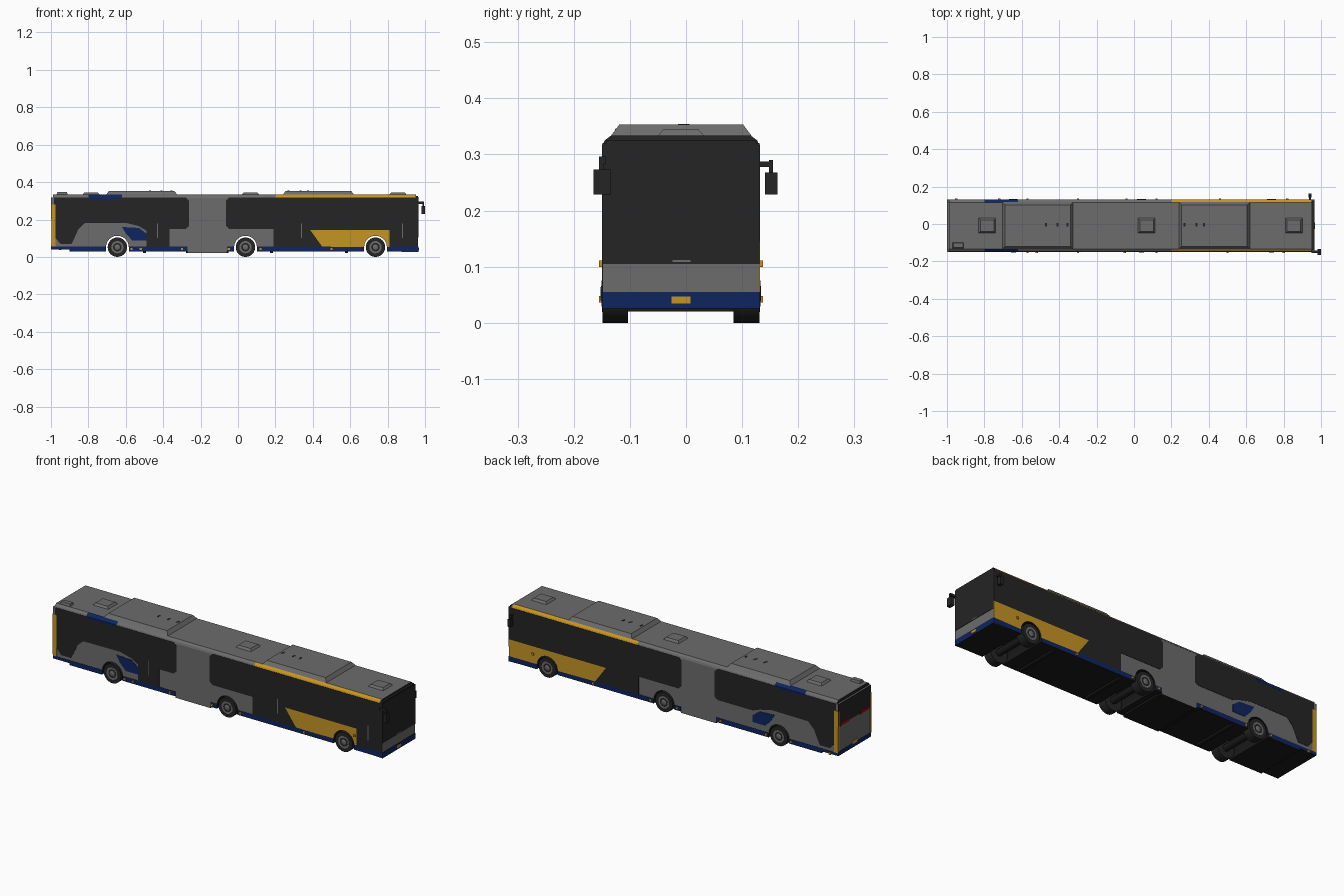
import bpy, bmesh, math
from mathutils import Vector, Matrix

old = bpy.data.objects.get("Cube")
if old:
    bpy.data.objects.remove(old, do_unlink=True)


def material(name, rgb):
    m = bpy.data.materials.new(name)
    m.use_nodes = True
    m.diffuse_color = (*rgb, 1)
    m.node_tree.nodes["Principled BSDF"].inputs["Base Color"].default_value = (*rgb, 1)
    return m


GREY = material("body grey", (0.15, 0.15, 0.15))
DARK = material("dark glass", (0.018, 0.018, 0.018))
BLUE = material("navy blue", (0.0045, 0.018, 0.112))
GOLD = material("golden yellow", (0.56, 0.30, 0.017))
BLACK = material("underbody black", (0.010, 0.010, 0.010))
RED = material("lamp red", (0.25, 0.004, 0.006))

REAR, FRONT = -1.0, 0.963            # body ends
RIGHT, LEFT = -0.148, 0.130          # body sides
MID = (RIGHT + LEFT) / 2
AXLES = (-0.645, 0.04, 0.735)
WHEEL_Z, WHEEL_R, ARCH_R = 0.052, 0.052, 0.061


def finish(name, bm, mats):
    bmesh.ops.recalc_face_normals(bm, faces=bm.faces)
    me = bpy.data.meshes.new(name)
    bm.to_mesh(me)
    bm.free()
    for m in mats:
        me.materials.append(m)
    ob = bpy.data.objects.new(name, me)
    bpy.context.collection.objects.link(ob)
    return ob


def prism(name, pts, y0, y1, mats, rule=None):
    """Extrude an outline in x and z from y0 to y1."""
    bm = bmesh.new()
    face = bm.faces.new([bm.verts.new((x, y0, z)) for x, z in pts])
    new = bmesh.ops.extrude_face_region(bm, geom=[face])["geom"]
    bmesh.ops.translate(bm, vec=(0, y1 - y0, 0),
                        verts=[v for v in new if isinstance(v, bmesh.types.BMVert)])
    bmesh.ops.recalc_face_normals(bm, faces=bm.faces)
    if rule:
        for f in bm.faces:
            f.material_index = rule(f)
    return finish(name, bm, mats)


def box(name, x, y, z, mat, taper=0.0):
    """Box from ranges; taper draws in the top edges."""
    bm = bmesh.new()
    bmesh.ops.create_cube(bm, size=1)
    for v in bm.verts:
        px, py, pz = (r[0] if c < 0 else r[1] for c, r in zip(v.co, (x, y, z)))
        if v.co.z > 0:
            px += taper if v.co.x < 0 else -taper
            py += taper if v.co.y < 0 else -taper
        v.co = (px, py, pz)
    return finish(name, bm, [mat])


def drum(name, x, y0, y1, z, r, mat, sides=20, r2=None):
    """Cylinder lying across the vehicle."""
    bm = bmesh.new()
    bmesh.ops.create_cone(bm, cap_ends=True, segments=sides, radius1=r,
                          radius2=r if r2 is None else r2, depth=abs(y1 - y0))
    rot = Matrix.Rotation(math.pi / 2 * (-1 if y1 > y0 else 1), 4, 'X')
    bm.transform(Matrix.Translation((x, (y0 + y1) / 2, z)) @ rot)
    ob = finish(name, bm, [mat])
    bpy.ops.object.select_all(action='DESELECT')
    bpy.context.view_layer.objects.active = ob
    ob.select_set(True)
    bpy.ops.object.shade_smooth_by_angle(angle=math.radians(35))
    return ob


def arch(cx, z):
    """Wheel arch outline from rear to front, starting on height z."""
    arc = [(cx - ARCH_R * math.cos(math.pi * i / 12),
            WHEEL_Z + ARCH_R * math.sin(math.pi * i / 12)) for i in range(13)]
    return [(cx - ARCH_R, z)] * (z < WHEEL_Z) + arc + [(cx + ARCH_R, z)] * (z < WHEEL_Z)


def plate(name, pts, mat, sides=(-1, 1), thick=0.0015):
    """Painted panel on one or both flanks."""
    for s in sides:
        y = LEFT if s > 0 else RIGHT
        prism(("left_" if s > 0 else "right_") + name, pts, y, y + s * thick, [mat])


def end_plate(name, x, y, z, mat, thick=0.002):
    box(name, (x, x + thick) if x > 0 else (x - thick, x), y, z, mat)


# Body shell with wheel arches; floor and arch faces are black
outline = [(REAR + 0.002, 0.04), (-0.9, 0.04), (-0.9, 0.03)] + arch(AXLES[0], 0.03)
outline += [(-0.27, 0.03), (-0.27, 0.022), (-0.06, 0.022), (-0.06, 0.03)]
outline += arch(AXLES[1], 0.03) + arch(AXLES[2], 0.03)
outline += [(FRONT, 0.025), (FRONT, 0.317), (REAR + 0.002, 0.317)]
prism("body_shell", outline, RIGHT, LEFT, [GREY, BLACK],
      lambda f: int(abs(f.normal.y) < 0.5 and f.calc_center_median().z < 0.125))

# Roof with bevelled edges, which carry coloured stretches
profile = [(-0.149, 0.315), (-0.145, 0.325), (-0.133, 0.334),
           (0.115, 0.334), (0.127, 0.325), (0.131, 0.315)]
stations = [-0.99, -0.80, -0.62, 0.20, 0.945, 0.952]
bm = bmesh.new()
rings = [[bm.verts.new((x, y, z)) for y, z in profile] for x in stations]
for i, (a, b) in enumerate(zip(rings, rings[1:])):
    for j in range(6):
        f = bm.faces.new((a[j], b[j], b[(j + 1) % 6], a[(j + 1) % 6]))
        if j in (0, 1, 3, 4):
            f.material_index = {1: 1, 3: 2}.get(i, 0)
for end in (rings[0], rings[-1]):
    bm.faces.new(end).material_index = 3
finish("roof", bm, [GREY, BLUE, GOLD, DARK])

# Roof pods with their small vents, and hatches
for x0, x1, vents in ((-0.705, -0.325, (-0.47, -0.41, -0.355)), (0.24, 0.62, (0.27, 0.335, 0.375))):
    box("roof_pod", (x0, x1), (-0.134, 0.117), (0.333, 0.353), GREY, 0.015)
    for vx in vents:
        box("pod_vent", (vx - 0.005, vx + 0.005), (-0.014, 0.006), (0.352, 0.354), DARK)
for x in (-0.785, 0.067, 0.855):
    box("roof_hatch", (x - 0.046, x + 0.046), (-0.05, 0.032), (0.333, 0.345), GREY, 0.01)
box("rear_roof_vent", (-0.97, -0.91), (-0.13, -0.098), (0.333, 0.346), GREY, 0.004)

# Rear window bands
band_top = [(-0.985, 0.318), (-0.28, 0.318), (-0.262, 0.30), (-0.262, 0.165), (-0.28, 0.15)]
band_swoop = [(-0.53, 0.165), (-0.60, 0.182), (-0.82, 0.18), (-0.855, 0.145),
              (-0.875, 0.10), (-0.89, 0.07), (-0.95, 0.07), (-0.975, 0.10), (-0.985, 0.15)]
door = [(-0.365, 0.15), (-0.365, 0.055), (-0.49, 0.055), (-0.49, 0.14)]
plate("rear_window_band", band_top + door + band_swoop, DARK, (-1,))
plate("rear_window_band", band_top + [(-0.49, 0.15)] + band_swoop, DARK, (1,))

# Front window bands; the right one includes the door
cab = [(-0.065, 0.30), (-0.048, 0.318), (FRONT, 0.318)]
low = [(0.385, 0.145), (0.45, 0.055), (0.19, 0.055), (0.19, 0.15), (-0.048, 0.15), (-0.065, 0.167)]
plate("front_window_band", cab + [(FRONT, 0.055), (0.81, 0.055), (0.81, 0.145)] + low, DARK, (-1,))
plate("front_window_band", cab + [(FRONT, 0.145)] + low, DARK, (1,))

# Yellow flank panels cut around the front wheels
for s, x1 in ((-1, 0.81), (1, FRONT)):
    plate("yellow_panel", [(0.385, 0.145), (0.45, 0.055)] + arch(AXLES[2], 0.055)
          + [(x1, 0.055), (x1, 0.145)], GOLD, (s,))
plate("rear_corner_stripe", [(-0.998, 0.055), (-0.976, 0.055), (-0.976, 0.28), (-0.998, 0.28)],
      GOLD, thick=0.002)

# Blue skirts and accents
for x0, x1, z in ((-0.998, -0.9, 0.04), (-0.9, -0.706, 0.03), (-0.584, -0.27, 0.03),
                  (-0.06, -0.021, 0.03), (0.101, 0.674, 0.03), (0.796, FRONT, 0.028)):
    plate("blue_skirt", [(x0, z), (x1, z), (x1, 0.055), (x0, 0.055)], BLUE)
plate("blue_accent", [(-0.62, 0.16), (-0.53, 0.155), (-0.49, 0.125), (-0.49, 0.088),
                      (-0.565, 0.088), (-0.60, 0.125)], BLUE, thick=0.002)
plate("blue_top_accent", [(-0.80, 0.318), (-0.62, 0.318), (-0.65, 0.308), (-0.77, 0.308)],
      BLUE, thick=0.002)

# Door handles
for x in (-0.43, 0.34, 0.88):
    plate("door_rail", [(x - 0.002, 0.10), (x + 0.002, 0.10), (x + 0.002, 0.18), (x - 0.002, 0.18)],
          GREY, (-1,), 0.002)

# Side marker lamps
for s, xs in ((1, (-0.95, -0.72, -0.57, -0.30, -0.04, 0.12, 0.46, 0.82)),
              (-1, (-0.57, -0.52, -0.30, -0.05, 0.12, 0.50, 0.80))):
    y = LEFT if s > 0 else RIGHT
    for x in xs:
        z = 0.105 if x > 0.7 else 0.042
        box("marker_lamp", (x - 0.006, x + 0.006), sorted((y, y + s * 0.007)),
            (z - 0.006, z + 0.006), GOLD)

# Front end
end_plate("windscreen", FRONT, (RIGHT - 0.001, LEFT + 0.001), (0.105, 0.32), DARK)
box("front_brow", (0.95, FRONT), (RIGHT + 0.005, LEFT - 0.005), (0.315, 0.325), DARK)
end_plate("front_bumper", FRONT, (RIGHT - 0.001, LEFT + 0.001), (0.025, 0.055), BLUE)
end_plate("front_number_plate", FRONT + 0.002, (-0.026, 0.008), (0.034, 0.047), GOLD)
end_plate("front_trim", FRONT, (-0.024, 0.008), (0.108, 0.112), GREY, 0.003)

# Rear end
back = REAR + 0.002
end_plate("rear_window", back, (RIGHT, LEFT), (0.20, 0.317), DARK)
end_plate("rear_bumper", back, (RIGHT, LEFT), (0.04, 0.062), BLUE)
end_plate("rear_number_plate", back - 0.001, (-0.032, 0.014), (0.058, 0.075), GOLD)
for s in (-1, 1):
    y = MID + s * 0.085
    end_plate("tail_lamp", back - 0.001, (y - 0.04, y + 0.04), (0.195, 0.213), RED)
    y = MID + s * 0.135
    end_plate("rear_edge_stripe", back - 0.001, (y - 0.004, y + 0.004), (0.062, 0.28), GOLD)

# Wheels, hubs and axles
for ax in AXLES:
    drum("axle", ax, RIGHT + 0.04, LEFT - 0.04, WHEEL_Z, 0.018, BLACK, 12)
    for s, y in ((-1, RIGHT - 0.001), (1, LEFT + 0.001)):
        drum("tyre", ax, y - s * 0.046, y, WHEEL_Z, WHEEL_R, DARK, 24)
        drum("wheel_rim", ax, y, y + s * 0.001, WHEEL_Z, 0.033, GREY)
        drum("rim_recess", ax, y, y + s * 0.0015, WHEEL_Z, 0.023, DARK)
        drum("hub", ax, y, y + s * 0.003, WHEEL_Z, 0.017, GREY, 12, 0.012)

# Underfloor cross members
for x in (-0.50, -0.27, -0.06, 0.18, 0.58):
    box("cross_member", (x - 0.008, x + 0.008), (RIGHT + 0.02, LEFT - 0.02), (0.020, 0.032), BLACK)

# Mirrors on their arms
box("left_mirror_arm", (0.935, 0.947), (0.128, 0.155), (0.278, 0.287), DARK)
box("left_mirror_stem", (0.937, 0.945), (0.148, 0.155), (0.265, 0.29), DARK)
box("left_mirror", (0.932, 0.95), (0.141, 0.163), (0.229, 0.268), DARK)
box("right_mirror_arm", (0.95, 0.995), (-0.155, -0.143), (0.283, 0.296), DARK)
box("right_mirror_stem", (0.986, 0.995), (-0.155, -0.147), (0.268, 0.29), DARK)
box("right_mirror", (0.98, 1.0), (-0.165, -0.135), (0.229, 0.273), DARK)
